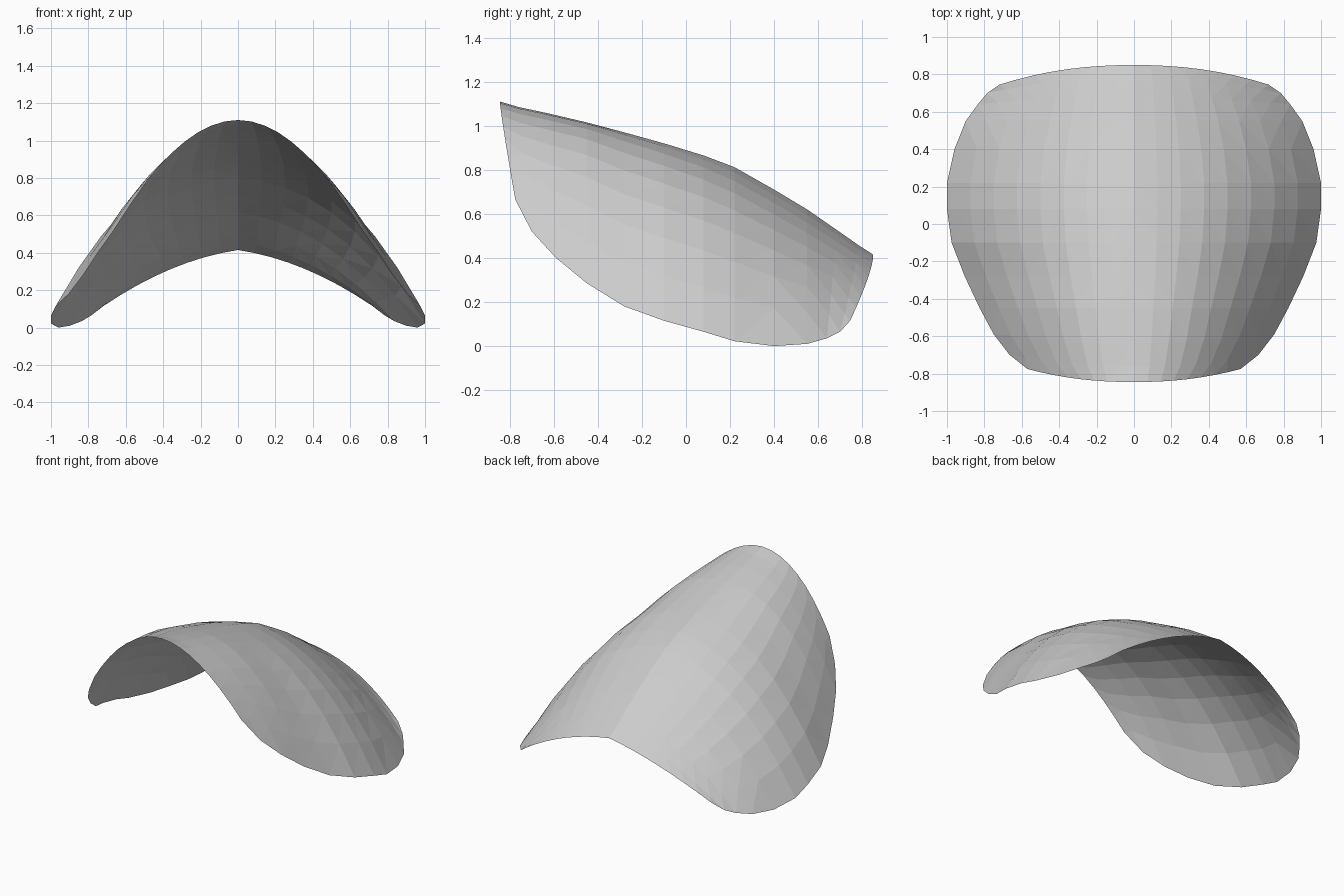
import bpy
import bmesh

cube = bpy.data.objects.get("Cube")
if cube:
    bpy.data.objects.remove(cube, do_unlink=True)

# Plain pale grey
grey = bpy.data.materials.new("pale_grey")
grey.use_nodes = True
colour = (0.6, 0.6, 0.6, 1)
grey.diffuse_color = colour
grey.node_tree.nodes["Principled BSDF"].inputs["Base Color"].default_value = colour

# Ribs, front to back:
# ridge y, ridge z, rim x, rim y, rim z, straight share of the drop, curve power
RIBS = [
    (-.845, 1.11, .57, -.775, .665, 0, 1.95),
    (-.76, 1.085, .665, -.70, .52, 0, 2.1),
    (-.62, 1.055, .75, -.59, .40, 0, 2.2),
    (-.45, 1.015, .825, -.45, .285, 0, 2.3),
    (-.28, .97, .905, -.28, .18, .03, 2.25),
    (-.10, .92, .975, -.10, .115, .08, 2.3),
    (.08, .865, 1, .08, .065, .15, 2.4),
    (.22, .812, 1, .22, .022, .22, 2.5),
    (.40, .71, .96, .40, 0, .25, 2.5),
    (.55, .62, .90, .55, .01, .28, 2.35),
    (.68, .53, .835, .64, .035, .3, 2.2),
    (.78, .46, .785, .70, .065, .32, 2.1),
    (.85, .415, .72, .745, .115, .35, 1.97),
]
STEPS = 8


def rib_point(rib, t):
    """Point on a rib, from the ridge (t=0) out to the rim (t=1)."""
    ridge_y, ridge_z, rim_x, rim_y, rim_z, straight, power = rib
    drop = straight * t + (1 - straight) * t ** power
    return (rim_x * t,
            ridge_y + (rim_y - ridge_y) * t ** 2.2,
            ridge_z + (rim_z - ridge_z) * drop)


# Left half of the thin curved shell, lofted through the ribs
bm = bmesh.new()
rows = [[bm.verts.new(rib_point(rib, i / STEPS)) for i in range(STEPS + 1)]
        for rib in RIBS]
for near, far in zip(rows, rows[1:]):
    for i in range(STEPS):
        bm.faces.new((near[i], near[i + 1], far[i + 1], far[i]))
bmesh.ops.triangulate(bm, faces=bm.faces[:])

mesh = bpy.data.meshes.new("curved_shell")
bm.to_mesh(mesh)
bm.free()
mesh.materials.append(grey)
shell = bpy.data.objects.new("curved_shell", mesh)
bpy.context.collection.objects.link(shell)

# Right half
mirror = shell.modifiers.new("mirror", 'MIRROR')
mirror.use_clip = True
